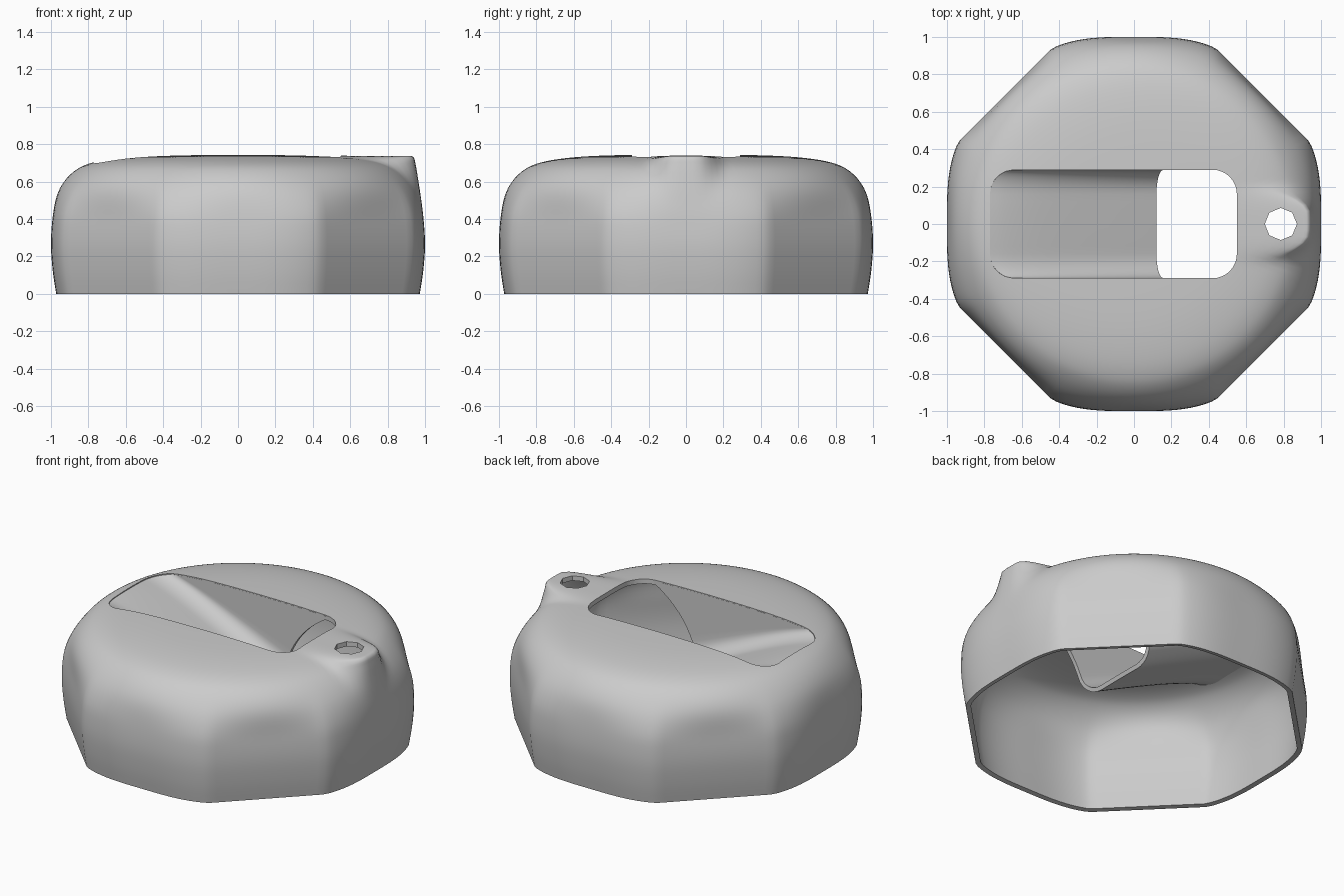
import bpy, bmesh, math
from mathutils import Vector

if "Cube" in bpy.data.objects:
    bpy.data.objects.remove(bpy.data.objects["Cube"])

grey = bpy.data.materials.new("plain grey")
grey.use_nodes = True
COLOUR = (0.6, 0.6, 0.6, 1)
grey.diffuse_color = COLOUR
grey.node_tree.nodes["Principled BSDF"].inputs["Base Color"].default_value = COLOUR


def smooth(t):
    t = max(0, min(1, t))
    return t * t * (3 - 2 * t)


def make_object(name, bm):
    bmesh.ops.recalc_face_normals(bm, faces=bm.faces)
    mesh = bpy.data.meshes.new(name)
    bm.to_mesh(mesh)
    bm.free()
    mesh.materials.append(grey)
    obj = bpy.data.objects.new(name, mesh)
    bpy.context.collection.objects.link(obj)
    return obj


def grid_object(name, rows, closed):
    """Skin rows of points with quads."""
    bm = bmesh.new()
    rings = [[bm.verts.new(p) for p in row] for row in rows]
    for a, b in zip(rings, rings[1:]):
        n = len(a)
        for j in range(n if closed else n - 1):
            k = (j + 1) % n
            bm.faces.new((a[j], a[k], b[k], b[j]))
    return make_object(name, bm)


def prism(name, outline, low, high):
    bm = bmesh.new()
    face = bm.faces.new([bm.verts.new((x, y, low)) for x, y in outline])
    top = bmesh.ops.extrude_face_region(bm, geom=[face])["geom"]
    verts = [v for v in top if isinstance(v, bmesh.types.BMVert)]
    bmesh.ops.translate(bm, verts=verts, vec=(0, 0, high - low))
    return make_object(name, bm)


def bake(obj):
    """Apply the modifiers and shade smooth with sharp edges kept."""
    bpy.context.view_layer.update()
    graph = bpy.context.evaluated_depsgraph_get()
    mesh = bpy.data.meshes.new_from_object(obj.evaluated_get(graph))
    obj.modifiers.clear()
    obj.data = mesh
    bpy.ops.object.select_all(action="DESELECT")
    obj.select_set(True)
    bpy.context.view_layer.objects.active = obj
    bpy.ops.object.shade_smooth_by_angle(angle=math.radians(35))


# Wall profile from rim to crown: radius, height, then the same at the lug
keys = [Vector(p) for p in (
    (.972, 0, .972, 0), (.99, .12, .99, .12), (1, .26, 1, .26),
    (.992, .4, .992, .4), (.97, .52, .98, .5), (.93, .6, .965, .6),
    (.87, .66, .95, .69), (.8, .695, .935, .733), (.7, .718, .88, .738),
    (.55, .734, .62, .738), (.35, .742, .35, .742), (.1, .746, .1, .746))]
profile = []
for i in range(len(keys) - 1):
    a, b, c, d = (keys[max(0, min(len(keys) - 1, i + o))] for o in (-1, 0, 1, 2))
    for t in (0, .25, .5, .75):
        profile.append(b + t * (c - a) / 2 + t * t * (2 * a - 5 * b + 4 * c - d) / 2
                       + t ** 3 * (3 * b - a - 3 * c + d) / 2)
profile.append(keys[-1])


def crown(r):
    """Height of the top surface at a radius."""
    for p, q in zip(profile, profile[1:]):
        if q[0] <= r <= p[0] and p[1] > .5:
            return q[1] + (p[1] - q[1]) * (r - q[0]) / (p[0] - q[0])
    return keys[-1][1]


# Body shell: turned wall with four diagonal flats and a raised lug at +x
SEGMENTS = 168
rows = []
for r, z, lug_r, lug_z in profile:
    row = []
    for j in range(SEGMENTS):
        angle = 2 * math.pi * j / SEGMENTS
        a = math.degrees(angle) % 90
        a = min(a, 90 - a)
        flat = min(1 + .037 * smooth(a / 25), .975 / math.cos(math.radians(45 - a)))
        amount = 1 - smooth((z - .38) / .28)
        rr = r * (1 + (flat - 1) * amount)
        w = 0
        if math.cos(angle) > 0:
            w = 1 - smooth((abs(r * math.sin(angle)) - .05) / .17)
        rr += (lug_r - r) * w
        row.append((rr * math.cos(angle), rr * math.sin(angle), z + (lug_z - z) * w))
    rows.append(row)
body = grid_object("body_shell", rows, True)
shell = body.modifiers.new("thickness", "SOLIDIFY")
shell.thickness = .03
shell.offset = -1

# Slot and lug hole cut through the top
LEFT, RIGHT, HALF, ROUND = -.77, .55, .29, .13
outline = []
for n, (cx, cy) in enumerate(((RIGHT - ROUND, HALF - ROUND), (LEFT + ROUND, HALF - ROUND),
                              (LEFT + ROUND, ROUND - HALF), (RIGHT - ROUND, ROUND - HALF))):
    for k in range(9):
        t = math.pi / 2 * (n + k / 8)
        outline.append((cx + ROUND * math.cos(t), cy + ROUND * math.sin(t)))
hole = [(.785 + .086 * math.cos(k * math.pi / 4), .086 * math.sin(k * math.pi / 4))
        for k in range(8)]
cutters = [prism("slot_cutter", outline, .5, 1), prism("hole_cutter", hole, .5, 1)]
for cutter in cutters:
    cutter.hide_render = True
    cut = body.modifiers.new("cut", "BOOLEAN")
    cut.operation = "DIFFERENCE"
    cut.solver = "EXACT"
    cut.object = cutter
bake(body)
for cutter in cutters:
    bpy.data.objects.remove(cutter)

# Chute: sloping floor with rounded corners and side walls ending in an arc
section = [(HALF - ROUND) * k / 4 for k in range(4)]
section = [(y, 0, LEFT) for y in section]
for k in range(9):
    t = math.pi / 2 * k / 8
    section.append((HALF - ROUND + ROUND * math.sin(t), .25 * (1 - math.cos(t)),
                    LEFT + ROUND * (1 - math.cos(t))))
section += [(HALF, .25 + .75 * k / 8, LEFT + ROUND) for k in range(1, 9)]
section = [(-y, k, x) for y, k, x in reversed(section[1:])] + section
STEPS = 24
rows = []
for s in range(STEPS + 1):
    t = s / STEPS
    row = []
    for y, k, start in section:
        end = .12 + .14 * k + .19 * k ** 3
        x = start + (end - start) * t
        z = crown(math.hypot(x, y)) - .006 - .43 * t * (1 - k)
        row.append((x, y * .997, z))
    rows.append(row)
chute = grid_object("chute", rows, False)
# Thicken outward, away from the channel
middle = min(chute.data.polygons, key=lambda p: abs(p.center.y) + abs(p.center.x))
wall = chute.modifiers.new("thickness", "SOLIDIFY")
wall.thickness = .025
wall.offset = -1 if middle.normal.z > 0 else 1
bake(chute)
